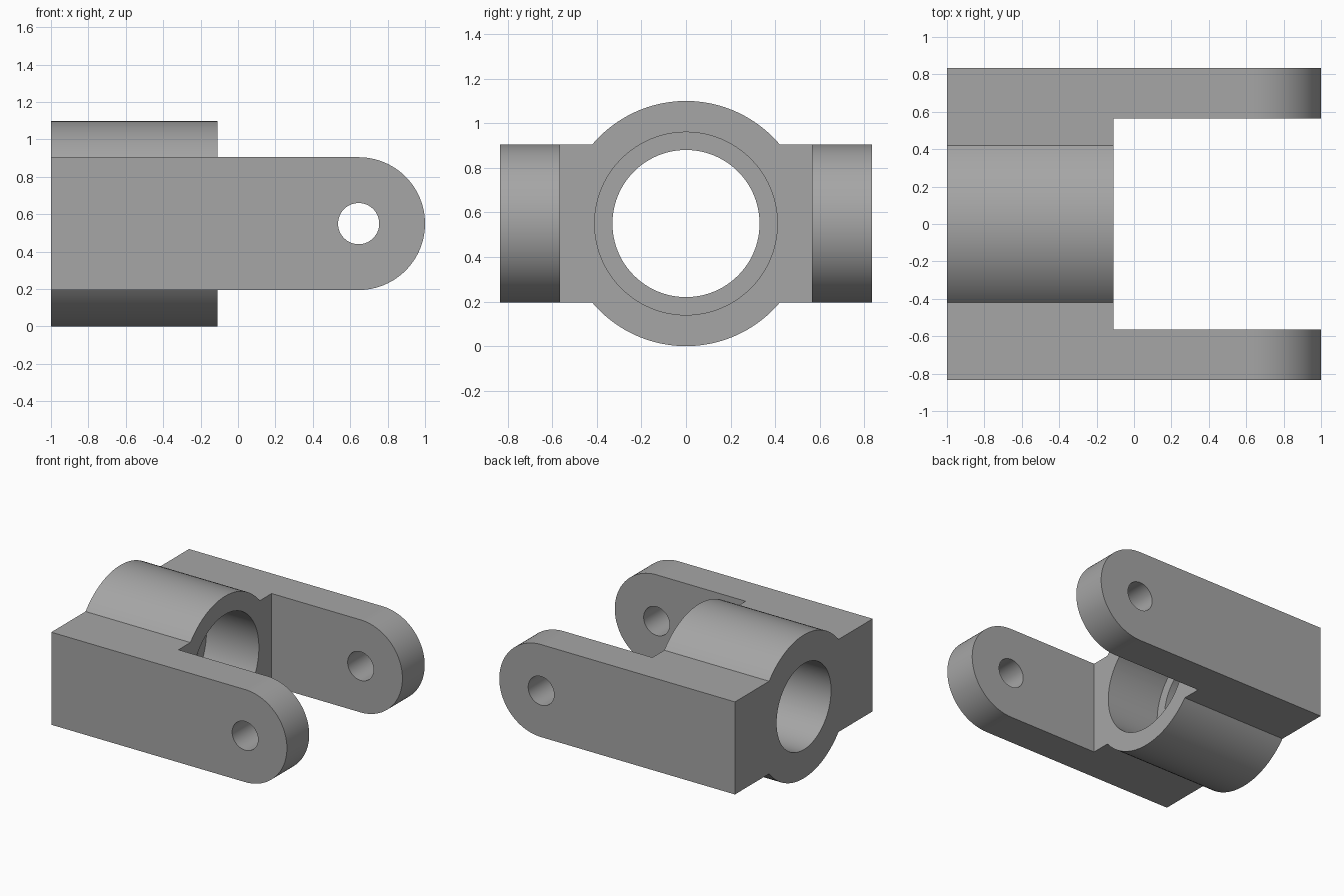
import bpy, bmesh, math

if "Cube" in bpy.data.objects:
    bpy.data.objects.remove(bpy.data.objects["Cube"])

STEPS = 96
AXIS_Z = 0.55          # height of bore and pin axes
HALF_H = 0.355         # half height of the arms
IN_Y, OUT_Y = 0.565, 0.835
HUB_R, PIN_X = 0.55, 0.645
BACK_X, HUB_X, STEP_X = -1.0, -0.11, -0.555

grey = bpy.data.materials.new("machined grey")
grey.diffuse_color = (0.38, 0.38, 0.38, 1)
grey.use_nodes = True
grey.node_tree.nodes["Principled BSDF"].inputs["Base Color"].default_value = grey.diffuse_color


def angles(corners):
    """Even angles plus the exact corner angles of the outline."""
    even = [math.tau * i / STEPS for i in range(STEPS)]
    corners = [c % math.tau for c in corners]
    even = [a for a in even if all(abs(a - c) > 0.012 for c in corners)]
    return sorted(even + corners)


def ring_solid(name, rings):
    """Closed solid with a hole, skinned through a cycle of matching rings."""
    bm = bmesh.new()
    loops = [[bm.verts.new(p) for p in ring] for ring in rings]
    n = len(loops[0])
    for a, b in zip(loops, loops[1:] + loops[:1]):
        for i in range(n):
            j = (i + 1) % n
            bm.faces.new((a[i], a[j], b[j], b[i]))
    bmesh.ops.recalc_face_normals(bm, faces=bm.faces)
    mesh = bpy.data.meshes.new(name)
    bm.to_mesh(mesh)
    bm.free()
    mesh.materials.append(grey)
    ob = bpy.data.objects.new(name, mesh)
    bpy.context.collection.objects.link(ob)
    bpy.ops.object.select_all(action='DESELECT')
    ob.select_set(True)
    bpy.context.view_layer.objects.active = ob
    bpy.ops.object.shade_smooth_by_angle(angle=math.radians(30))
    return ob


def box_radius(a, half_w):
    """Distance from the centre to a rectangle's edge along angle a."""
    c, s = abs(math.cos(a)), abs(math.sin(a))
    return min(half_w / max(c, 1e-9), HALF_H / max(s, 1e-9))


# Hub: round boss merged with a block, with a stepped bore along x
corner = math.atan2(HALF_H, IN_Y)
meet = math.asin(HALF_H / HUB_R)
hub_angles = angles([f(t) for t in (corner, meet)
                     for f in (lambda t: t, lambda t: -t,
                               lambda t: math.pi - t, lambda t: math.pi + t)])


def hub_ring(x, radius):
    return [(x, radius(a) * math.cos(a), AXIS_Z + radius(a) * math.sin(a))
            for a in hub_angles]


def hub_outline(a):
    return max(HUB_R, box_radius(a, IN_Y))


def wide_bore(a):
    return 0.41


def narrow_bore(a):
    return 0.33


ring_solid("hub", [
    hub_ring(BACK_X, hub_outline), hub_ring(HUB_X, hub_outline),
    hub_ring(HUB_X, wide_bore), hub_ring(STEP_X, wide_bore),
    hub_ring(STEP_X, narrow_bore), hub_ring(BACK_X, narrow_bore)])

# Fork arms: long plates with a rounded tip and a pin hole along y
back = math.atan2(HALF_H, BACK_X - PIN_X)
arm_angles = angles([back, -back, math.pi / 2, -math.pi / 2])


def arm_outline(a):
    return HALF_H if math.cos(a) > 0 else box_radius(a, PIN_X - BACK_X)


def pin_hole(a):
    return 0.11


def arm_ring(y, radius):
    return [(PIN_X + radius(a) * math.cos(a), y,
             AXIS_Z + radius(a) * math.sin(a)) for a in arm_angles]


for side, name in ((-1, "front_arm"), (1, "back_arm")):
    ring_solid(name, [
        arm_ring(side * IN_Y, arm_outline), arm_ring(side * OUT_Y, arm_outline),
        arm_ring(side * OUT_Y, pin_hole), arm_ring(side * IN_Y, pin_hole)])
